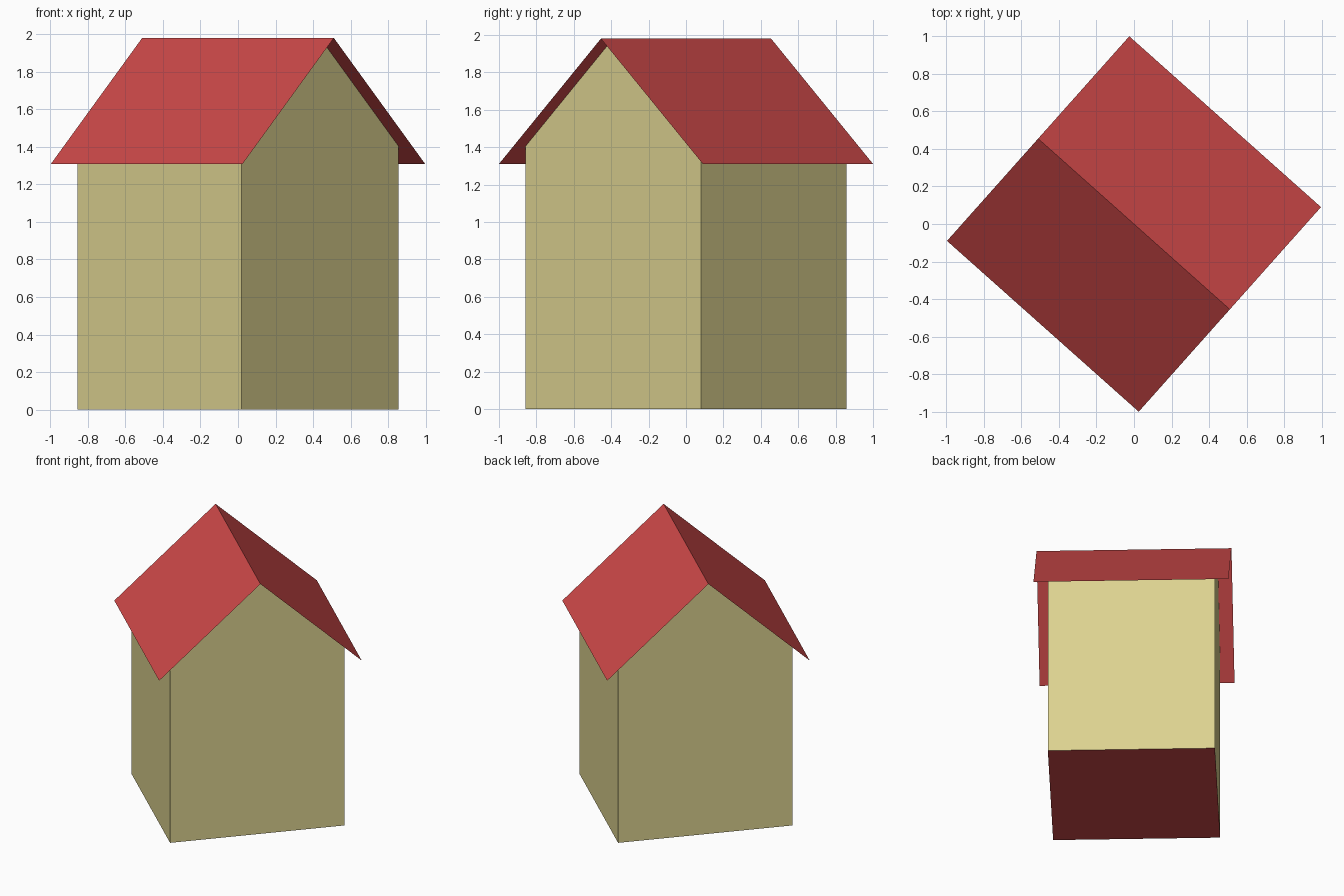
import bpy
import bmesh
import math

default = bpy.data.objects.get("Cube")
if default:
    bpy.data.objects.remove(default, do_unlink=True)

# Ridge runs along local x; the whole house is turned about z
TURN = math.radians(-41.7)
RIDGE_Z, EAVE_Z = 1.98, 1.31
ROOF_X, ROOF_Y = 0.684, 0.73      # half sizes of the roof
WALL_X, WALL_Y = 0.586, 0.628     # half sizes of the walls
WALL_Z = RIDGE_Z - (RIDGE_Z - EAVE_Z) * WALL_Y / ROOF_Y


def material(name, rgb):
    colour = (*rgb, 1.0)
    mat = bpy.data.materials.new(name)
    mat.use_nodes = True
    mat.diffuse_color = colour
    bsdf = mat.node_tree.nodes["Principled BSDF"]
    bsdf.inputs["Base Color"].default_value = colour
    bsdf.inputs["Roughness"].default_value = 0.9
    return mat


def extruded(name, profile, half_length, mat, closed=False, ends=False):
    """Sweep a (y, z) profile along x, optionally capping both ends."""
    bm = bmesh.new()
    front, back = ([bm.verts.new((x, y, z)) for y, z in profile]
                   for x in (half_length, -half_length))
    count = len(profile)
    for i in range(count if closed else count - 1):
        j = (i + 1) % count
        bm.faces.new((front[i], front[j], back[j], back[i]))
    if ends:
        bm.faces.new(front[::-1])
        bm.faces.new(back)
    mesh = bpy.data.meshes.new(name)
    bm.to_mesh(mesh)
    bm.free()
    mesh.materials.append(mat)
    obj = bpy.data.objects.new(name, mesh)
    obj.rotation_euler.z = TURN
    bpy.context.collection.objects.link(obj)
    return obj


cream = material("cream_wall", (0.716, 0.645, 0.279))
red = material("red_roof", (0.604, 0.065, 0.065))

# Walls: gabled shell, with the sloping top left to the roof and a red floor
walls = extruded("walls", [(-WALL_Y, 0), (-WALL_Y, WALL_Z), (0, RIDGE_Z),
                           (WALL_Y, WALL_Z), (WALL_Y, 0)],
                 WALL_X, cream, closed=True, ends=True)
walls.data.materials.append(red)
bm = bmesh.new()
bm.from_mesh(walls.data)
bmesh.ops.recalc_face_normals(bm, faces=bm.faces)
slopes = [f for f in bm.faces if f.normal.z > 0.1]
bmesh.ops.delete(bm, geom=slopes, context="FACES_ONLY")
for face in bm.faces:
    face.material_index = 1 if face.normal.z < -0.5 else 0
bm.to_mesh(walls.data)
bm.free()

# Roof: two thin overhanging slopes meeting at the ridge
roof = extruded("roof", [(ROOF_Y, EAVE_Z), (0, RIDGE_Z), (-ROOF_Y, EAVE_Z)],
                ROOF_X, red)
bm = bmesh.new()
bm.from_mesh(roof.data)
flipped = [f for f in bm.faces if f.normal.z < 0]
bmesh.ops.reverse_faces(bm, faces=flipped)
bm.to_mesh(roof.data)
bm.free()
